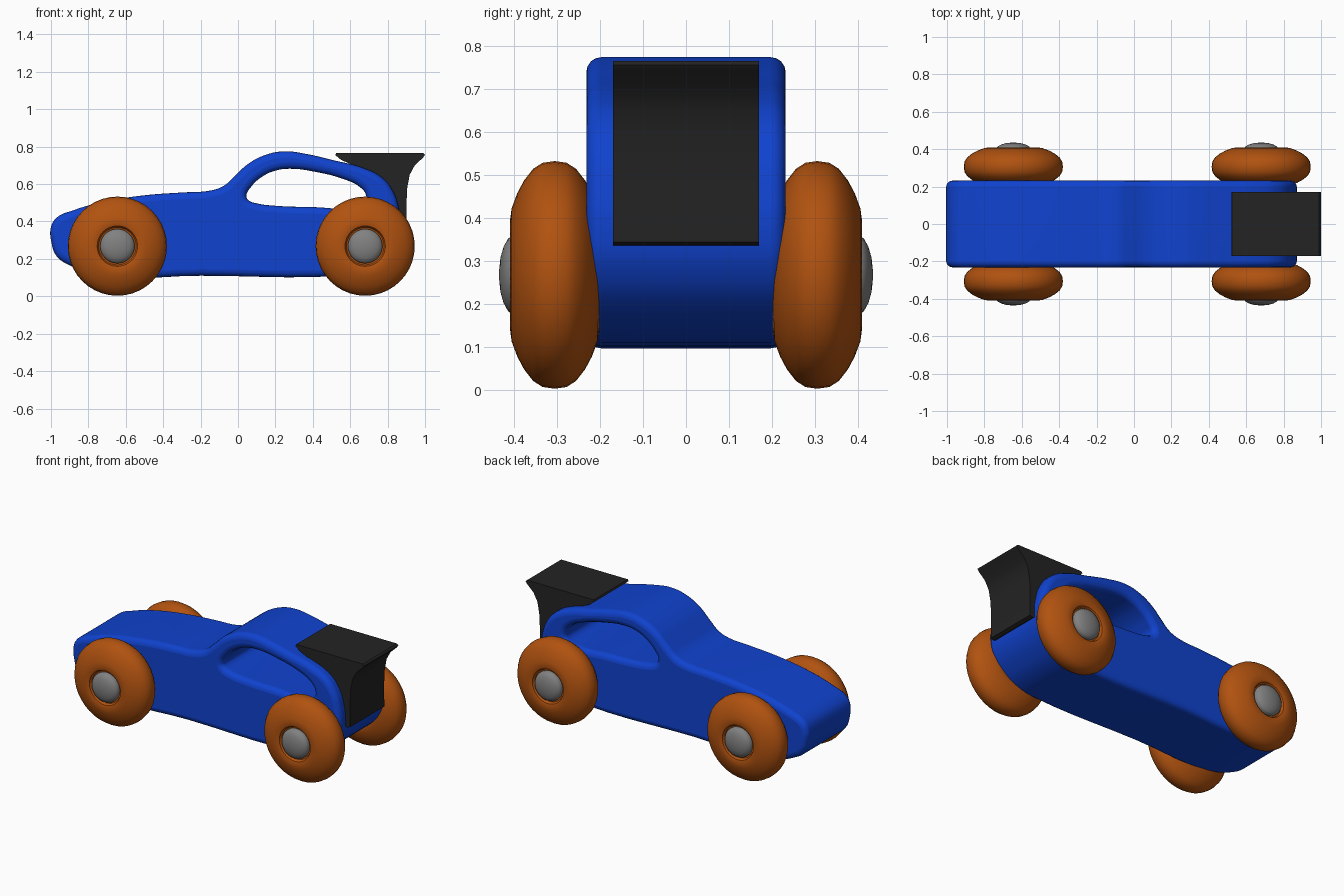
import bpy
import math

cube = bpy.data.objects.get("Cube")
if cube:
    bpy.data.objects.remove(cube, do_unlink=True)


def material(name, rgb):
    m = bpy.data.materials.new(name)
    m.use_nodes = True
    m.diffuse_color = (*rgb, 1)
    m.node_tree.nodes["Principled BSDF"].inputs["Base Color"].default_value = (*rgb, 1)
    return m


BLUE = material("blue paint", (0.005, 0.055, 0.62))
ORANGE = material("orange rubber", (0.44, 0.085, 0.005))
GREY = material("grey metal", (0.22, 0.22, 0.22))
BLACK = material("black plastic", (0.017, 0.017, 0.017))


def select(ob):
    bpy.ops.object.select_all(action='DESELECT')
    ob.select_set(True)
    bpy.context.view_layer.objects.active = ob


def slab(name, outlines, half_width, bevel, mat, kind):
    """Side profiles in x, z (later ones are holes) given thickness along y."""
    cu = bpy.data.curves.new(name, 'CURVE')
    cu.dimensions = '2D'
    cu.fill_mode = 'BOTH'
    cu.resolution_u = 5
    cu.bevel_depth, cu.bevel_resolution = bevel, 3
    cu.offset = -bevel
    cu.extrude = half_width - bevel
    for pts in outlines:
        sp = cu.splines.new('BEZIER')
        sp.bezier_points.add(len(pts) - 1)
        for bp, (x, z) in zip(sp.bezier_points, pts):
            bp.co = (x, z, 0)
            bp.handle_left_type = bp.handle_right_type = kind
        sp.use_cyclic_u = True
    ob = bpy.data.objects.new(name, cu)
    bpy.context.collection.objects.link(ob)
    ob.rotation_euler.x = math.pi / 2
    cu.materials.append(mat)
    select(ob)
    bpy.ops.object.convert(target='MESH')
    ob = bpy.context.object
    bpy.ops.object.transform_apply(location=False, rotation=True, scale=False)
    bpy.ops.object.shade_smooth_by_angle(angle=math.radians(35))
    ob.modifiers.new("even shading", 'WEIGHTED_NORMAL').keep_sharp = True
    return ob


def lathe(name, profile, x, y, z, mat, closed, steps=40):
    """Spin (radius, offset) points about the y axis."""
    n = len(profile)
    verts = [(r * math.cos(a), d, r * math.sin(a))
             for a in (2 * math.pi * i / steps for i in range(steps))
             for r, d in profile]
    faces = [(i * n + j, i * n + (j + 1) % n,
              (i + 1) % steps * n + (j + 1) % n, (i + 1) % steps * n + j)
             for i in range(steps) for j in range(n if closed else n - 1)]
    if not closed:
        faces += [[i * n for i in range(steps)][::-1],
                  [i * n + n - 1 for i in range(steps)]]
    me = bpy.data.meshes.new(name)
    me.from_pydata(verts, [], faces)
    me.materials.append(mat)
    ob = bpy.data.objects.new(name, me)
    bpy.context.collection.objects.link(ob)
    ob.location = (x, y, z)
    select(ob)
    bpy.ops.object.mode_set(mode='EDIT')
    bpy.ops.mesh.select_all(action='SELECT')
    bpy.ops.mesh.normals_make_consistent(inside=False)
    bpy.ops.object.mode_set(mode='OBJECT')
    bpy.ops.object.shade_smooth_by_angle(angle=math.radians(40))
    return ob


# Body with the open cabin cut straight through
body = [(-1.0, 0.37), (-0.97, 0.42), (-0.88, 0.46), (-0.72, 0.505), (-0.5, 0.54),
        (-0.3, 0.555), (-0.15, 0.565), (-0.08, 0.588), (-0.02, 0.64), (0.05, 0.705),
        (0.15, 0.757), (0.25, 0.775), (0.36, 0.762), (0.52, 0.725), (0.66, 0.69),
        (0.77, 0.635), (0.83, 0.56), (0.86, 0.47), (0.87, 0.37), (0.85, 0.28),
        (0.78, 0.19), (0.68, 0.13), (0.55, 0.11), (-0.2, 0.11), (-0.72, 0.11),
        (-0.9, 0.165), (-0.97, 0.215), (-0.998, 0.29)]
cabin = [(0.045, 0.535), (0.07, 0.585), (0.13, 0.64), (0.2, 0.672), (0.28, 0.682),
         (0.42, 0.664), (0.56, 0.628), (0.65, 0.585), (0.685, 0.54), (0.68, 0.495),
         (0.62, 0.474), (0.4, 0.477), (0.2, 0.484), (0.1, 0.497), (0.058, 0.512)]
slab("car_body", [body, cabin], 0.232, 0.035, BLUE, 'AUTO')

# Rear spoiler: wing flowing down into the tail post
spoiler = [(0.525, 0.766), (0.99, 0.766), (1.0, 0.757), (0.99, 0.742), (0.945, 0.7),
           (0.918, 0.65), (0.905, 0.58), (0.9, 0.48), (0.902, 0.345), (0.88, 0.337),
           (0.84, 0.36), (0.83, 0.5), (0.8, 0.58), (0.74, 0.64), (0.65, 0.685),
           (0.55, 0.73), (0.52, 0.755)]
slab("spoiler", [spoiler], 0.17, 0.0, BLACK, 'VECTOR')

# Fat rounded tyres with a small recess round the axle
half = [(0.085, 0.08), (0.1, 0.083), (0.108, 0.099), (0.125, 0.104), (0.155, 0.1),
        (0.19, 0.087), (0.22, 0.071), (0.247, 0.05), (0.261, 0.028), (0.265, 0.0)]
tyre = half + [(r, -d) for r, d in half[-2::-1]]

# Axle with domed ends
dome = [(0.092, 0.385), (0.092, 0.402), (0.085, 0.414), (0.065, 0.425),
        (0.04, 0.432), (0.012, 0.435)]
axle = [(r, -d) for r, d in reversed(dome)] + dome

for end, x in (("front", -0.645), ("rear", 0.68)):
    lathe(end + "_axle", axle, x, 0, 0.268, GREY, False)
    for side, s in (("near", -1), ("far", 1)):
        lathe(f"{end}_{side}_wheel", tyre, x, s * 0.306, 0.268, ORANGE, True)
